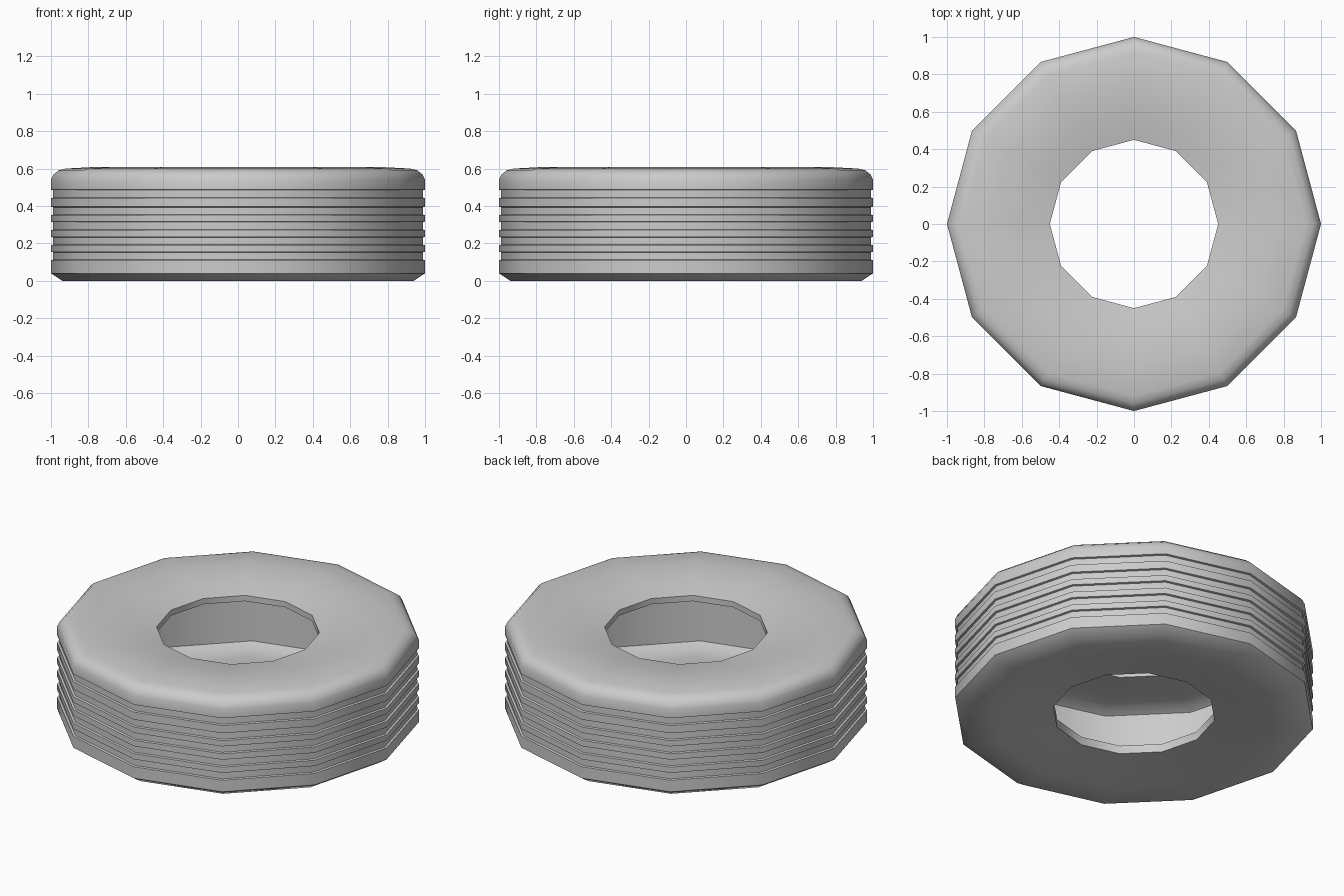
import bpy, bmesh, math

if "Cube" in bpy.data.objects:
    bpy.data.objects.remove(bpy.data.objects["Cube"])

SIDES = 12

# Cross-section as (radius, z): lower bead, lower sidewall, lower shoulder
profile = [(0.45, 0.09), (0.45, 0.04), (0.60, 0.025), (0.78, 0.005), (0.94, 0.0), (1.0, 0.04)]

# Five shallow tread grooves
for top in (0.155, 0.235, 0.316, 0.396, 0.487):
    low = top - 0.045
    profile += [(1.0, low), (0.988, low + 0.003), (0.988, top - 0.003), (1.0, top)]

# Rounded upper shoulder, upper sidewall, upper bead
profile += [(1.0, 0.54), (0.985, 0.57), (0.96, 0.59), (0.92, 0.60), (0.77, 0.608),
            (0.60, 0.59), (0.45, 0.56), (0.45, 0.525)]

# Hollow inside
profile += [(0.75, 0.57), (0.86, 0.565), (0.91, 0.54), (0.91, 0.07), (0.86, 0.05), (0.75, 0.045)]


def lathe(name, section):
    bm = bmesh.new()
    rings = []
    for i in range(SIDES):
        a = 2 * math.pi * i / SIDES
        rings.append([bm.verts.new((r * math.cos(a), r * math.sin(a), z)) for r, z in section])
    n = len(section)
    for i in range(SIDES):
        a, b = rings[i], rings[(i + 1) % SIDES]
        for j in range(n):
            k = (j + 1) % n
            bm.faces.new((a[j], b[j], b[k], a[k]))
    bmesh.ops.recalc_face_normals(bm, faces=bm.faces)
    mesh = bpy.data.meshes.new(name)
    bm.to_mesh(mesh)
    bm.free()
    obj = bpy.data.objects.new(name, mesh)
    bpy.context.collection.objects.link(obj)
    return obj


# Tire
tire = lathe("tire", profile)
bpy.context.view_layer.objects.active = tire
tire.select_set(True)
bpy.ops.object.shade_smooth_by_angle(angle=math.radians(40))
